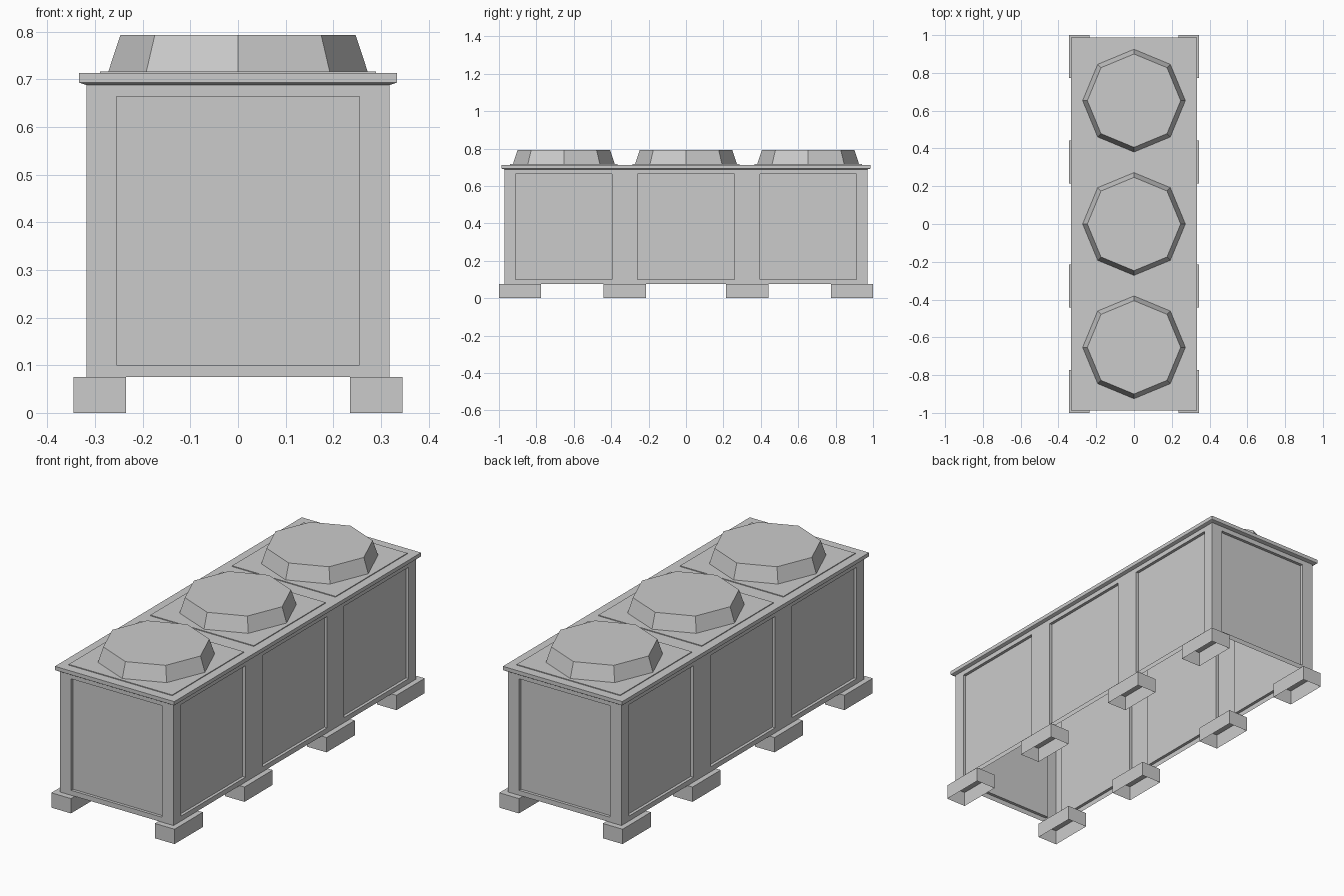
import bpy, bmesh, math
from mathutils import Vector

if "Cube" in bpy.data.objects:
    bpy.data.objects.remove(bpy.data.objects["Cube"])

HX, HY = 0.318, 0.97            # half size of the cabinet
Z0, Z1 = 0.075, 0.69            # bottom and top of the walls
PANEL_Z = (0.10, 0.664)
RECESS = 0.015
UNITS = (-0.653, 0.0, 0.653)


def finish(name, bm):
    bmesh.ops.remove_doubles(bm, verts=bm.verts, dist=1e-5)
    me = bpy.data.meshes.new(name)
    bm.to_mesh(me)
    bm.free()
    ob = bpy.data.objects.new(name, me)
    bpy.context.collection.objects.link(ob)
    return ob


def stack(name, rings, cap_top=True, cap_bottom=False):
    """Bridge a list of equal-length closed rings from bottom to top."""
    bm = bmesh.new()
    loops = [[bm.verts.new(p) for p in r] for r in rings]
    n = len(loops[0])
    for a, b in zip(loops, loops[1:]):
        for i in range(n):
            j = (i + 1) % n
            bm.faces.new((a[i], a[j], b[j], b[i]))
    if cap_top:
        bm.faces.new(loops[-1])
    if cap_bottom:
        bm.faces.new(loops[0][::-1])
    return finish(name, bm)


def rect(hx, hy, z, cx=0, cy=0):
    return [(cx - hx, cy - hy, z), (cx + hx, cy - hy, z),
            (cx + hx, cy + hy, z), (cx - hx, cy + hy, z)]


def octagon(r, z, cy):
    return [(r * math.cos(i * math.pi / 4), cy + r * math.sin(i * math.pi / 4), z)
            for i in range(8)]


def wall(bm, half, dist, openings, angle):
    """Front-facing wall with recessed panels, turned about z by angle."""
    c, s = math.cos(angle), math.sin(angle)

    def quad(*pts):
        bm.faces.new([bm.verts.new((u * c - v * s, u * s + v * c, z)) for u, v, z in pts])

    us = sorted([-half, half] + [u for o in openings for u in o])
    zs = (Z0, *PANEL_Z, Z1)
    front, back = -dist, -dist + RECESS
    for i, (a, b) in enumerate(zip(us, us[1:])):
        for k, (lo, hi) in enumerate(zip(zs, zs[1:])):
            if not (i % 2 and k == 1):
                quad((a, front, lo), (b, front, lo), (b, front, hi), (a, front, hi))
                continue
            quad((a, back, lo), (b, back, lo), (b, back, hi), (a, back, hi))
            rim = [(a, lo), (b, lo), (b, hi), (a, hi)]
            for (p, q), (r, t) in zip(rim, rim[1:] + rim[:1]):
                quad((p, front, q), (r, front, t), (r, back, t), (p, back, q))


# cabinet walls, open underneath
bm = bmesh.new()
side = [(y - 0.258, y + 0.258) for y in UNITS]
for k in range(4):
    if k % 2:
        wall(bm, HY, HX, side, k * math.pi / 2)
    else:
        wall(bm, HX, HY, [(-0.255, 0.255)], k * math.pi / 2)
finish("cabinet_walls", bm)

# overhanging lid with chamfered underside
stack("lid", [rect(HX, HY, 0.688), rect(0.333, 0.986, 0.693),
              rect(0.334, 0.987, 0.694), rect(0.334, 0.987, 0.713)])

# raised plates and octagonal fan housings
for n, y in enumerate(UNITS):
    stack(f"fan_plate_{n}", [rect(0.29, 0.287, 0.713, cy=y), rect(0.29, 0.287, 0.717, cy=y)])
    stack(f"fan_housing_{n}", [octagon(0.272, 0.717, y), octagon(0.247, 0.793, y)])

# feet, hollow from below
for sx in (-1, 1):
    for n, y in enumerate((-0.887, -0.328, 0.328, 0.887)):
        stack(f"foot_{'left' if sx < 0 else 'right'}_{n}",
              [rect(0.055, 0.113, 0, sx * 0.29, y), rect(0.055, 0.113, Z0, sx * 0.29, y)])
